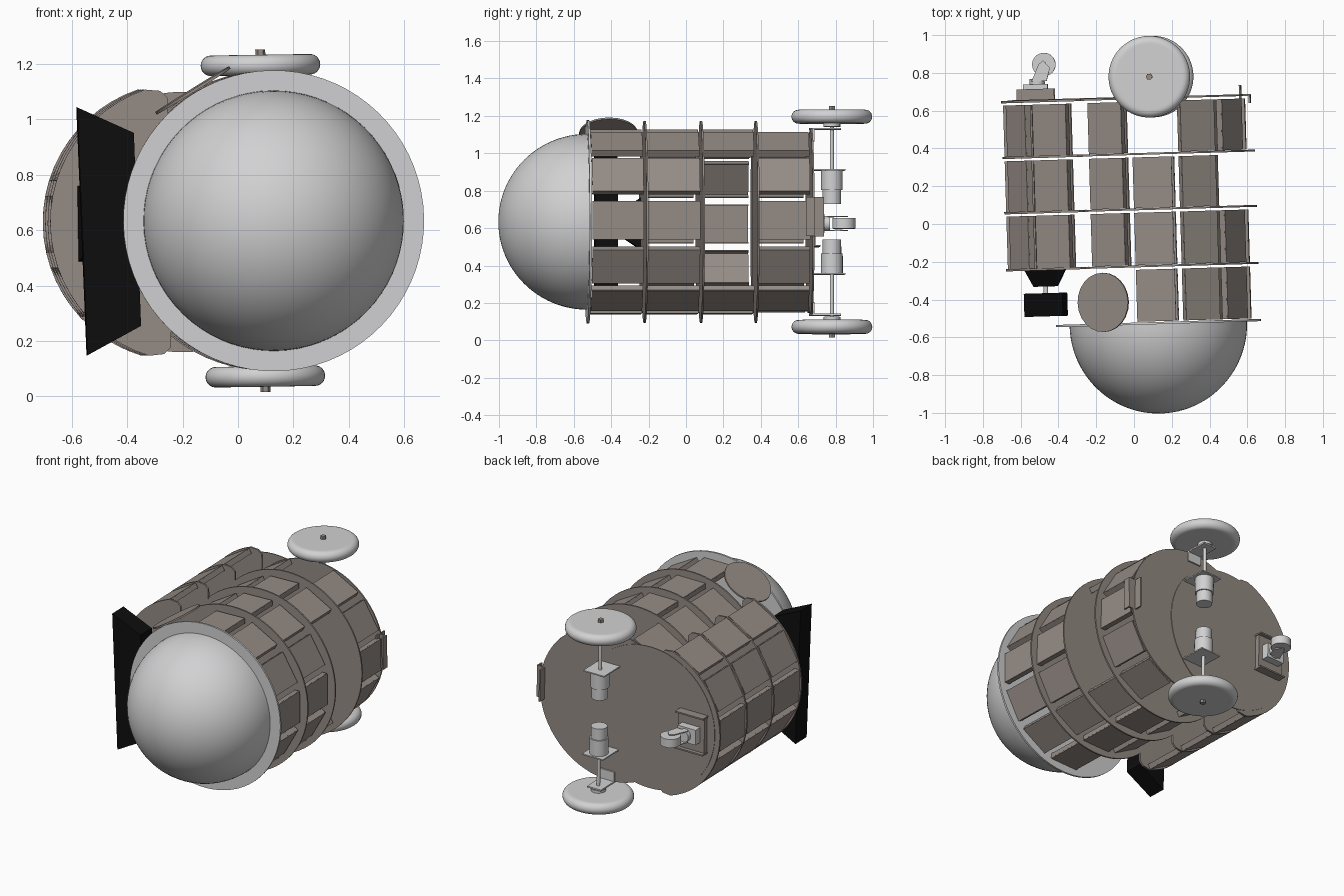
import bpy, bmesh, math
from mathutils import Matrix, Vector

if "Cube" in bpy.data.objects:
    bpy.data.objects.remove(bpy.data.objects["Cube"])


def material(name, c):
    m = bpy.data.materials.new(name)
    m.diffuse_color = (*c, 1)
    m.use_nodes = True
    m.node_tree.nodes["Principled BSDF"].inputs["Base Color"].default_value = m.diffuse_color
    return m


GREY = material("light grey", (0.64, 0.64, 0.65))
BROWN = material("warm brown grey", (0.30, 0.26, 0.235))
BLACK = material("black", (0.004, 0.004, 0.004))

# Whole model lies on its side, very slightly turned
M = (Matrix.Translation((0, 0, 0.632)) @ Matrix.Rotation(math.radians(1.7), 4, 'Z')
     @ Matrix.Rotation(math.radians(-0.9), 4, 'Y'))
CX, LX = 0.113, -0.18          # centres of main barrel and side lobe
RINGS = [-0.524, -0.225, 0.077, 0.37, 0.665]
AP = 0.488                     # distance of panels from barrel centre


def finish(name, bm, mat, smooth=False):
    bmesh.ops.recalc_face_normals(bm, faces=bm.faces)
    bm.transform(M)
    me = bpy.data.meshes.new(name)
    bm.to_mesh(me)
    bm.free()
    me.materials.append(mat)
    ob = bpy.data.objects.new(name, me)
    bpy.context.collection.objects.link(ob)
    if smooth:
        bpy.ops.object.select_all(action='DESELECT')
        ob.select_set(True)
        bpy.context.view_layer.objects.active = ob
        bpy.ops.object.shade_smooth_by_angle(angle=math.radians(35))
    return ob


def box(name, c, s, mat, rot=0.0):
    bm = bmesh.new()
    bmesh.ops.create_cube(bm, size=1)
    bm.transform(Matrix.Translation(c) @ Matrix.Rotation(rot, 4, 'Y') @ Matrix.Diagonal((*s, 1)))
    return finish(name, bm, mat)


def prism(name, pts, y0, y1, mat):
    """Extrude an xz outline along y."""
    bm = bmesh.new()
    f = bm.faces.new([bm.verts.new((x, y0, z)) for x, z in pts])
    r = bmesh.ops.extrude_face_region(bm, geom=[f])
    bmesh.ops.translate(bm, vec=(0, y1 - y0, 0),
                        verts=[v for v in r['geom'] if isinstance(v, bmesh.types.BMVert)])
    return finish(name, bm, mat)


def lathe(name, prof, c, axis, mat, n=48):
    """Turn (radius, height) points around an axis through c."""
    bm = bmesh.new()
    q = Vector((0, 0, 1)).rotation_difference(Vector(axis)).to_matrix().to_4x4()
    vs = [bm.verts.new((r, 0, h)) for r, h in prof]
    es = [bm.edges.new(p) for p in zip(vs, vs[1:])]
    bmesh.ops.spin(bm, geom=vs + es, cent=(0, 0, 0), axis=(0, 0, 1),
                   angle=math.tau, steps=n)
    bmesh.ops.remove_doubles(bm, verts=bm.verts, dist=1e-5)
    bm.transform(Matrix.Translation(c) @ q)
    return finish(name, bm, mat, True)


def rod(name, r, length, c, axis, mat, n=24):
    h = length / 2
    return lathe(name, [(0, -h), (r, -h), (r, h), (0, h)], c, axis, mat, n)


Y, Z = (0, 1, 0), (0, 0, 1)

# Front dome and flange
lathe("front_dome", [(0.47 * math.cos(a), 0.475 * math.sin(a))
                     for a in [math.pi / 2 * i / 24 for i in range(25)]],
      (CX, RINGS[0] - 0.008, 0), (0, -1, 0), GREY, 72)
rod("front_flange", 0.543, 0.012, (CX, RINGS[0] - 0.004, 0), Y, GREY, 72)

# Barrel frame discs; the rear one is flush with the panels
for i, y in enumerate(RINGS[1:], 1):
    rod(f"frame_disc_{i}", 0.5 if i == 4 else 0.54, 0.01, (CX, y, 0), Y, BROWN, 72)

# Side lobe frame plates with clipped corners
arc = [(LX + 0.505 * math.cos(math.radians(a)), 0.505 * math.sin(math.radians(a)))
       for a in range(108, 253, 6)]
lobe = [(-0.255, 0.30), (-0.255, 0.45), (-0.28, 0.475)] + arc \
    + [(-0.28, -0.475), (-0.255, -0.45), (-0.255, -0.30)]
for i, y in enumerate(RINGS[1:], 1):
    prism(f"lobe_plate_{i}", lobe, y - 0.006, y + 0.006, BROWN)
# Overlapping disc outline on the rear plate
rod("rear_overlap_disc", 0.47, 0.006, (LX, RINGS[4] + 0.006, 0), Y, BROWN, 72)


def panel(name, cx, deg, seg):
    a = math.radians(deg)
    y0, y1 = RINGS[seg] + 0.006, RINGS[seg + 1] - 0.018
    d = Vector((math.cos(a), 0, math.sin(a)))
    t = Vector((-d.z, 0, d.x))
    mid = Vector((cx, (y0 + y1) / 2, 0))
    box(name, mid + d * AP, (0.01, y1 - y0, 0.205), BROWN, -a)
    for s in (-1, 1):        # folded side lips
        box(name + "_lip", mid + d * (AP - 0.015) + t * (s * 0.1),
            (0.03, y1 - y0, 0.006), BROWN, -a)


# Barrel panels, with open bays for the wheels, hatch and front cover
for seg in range(4):
    for deg in range(-120, 121, 30):
        if seg == 0 and abs(deg) == 120:
            continue
        if seg == 2 and abs(deg) <= 30:
            continue
        if seg == 3 and abs(deg) == 90:
            continue
        panel("barrel_panel", CX, deg, seg)
    if seg:
        for deg in range(120, 241, 30):
            panel("lobe_panel", LX, deg, seg)

# Round cover on the upper front shoulder
a = math.radians(121)
rod("round_cover", 0.157, 0.01,
    (CX + 0.535 * math.cos(a) - 0.005, -0.41, 0.475), (math.cos(a), 0, math.sin(a)), BROWN)

# Black tapered screen with its mount
prism("black_screen", [(-0.588, 0.42), (-0.385, 0.325), (-0.37, -0.372), (-0.565, -0.475)],
      -0.475, -0.352, BLACK)
bm = bmesh.new()
bmesh.ops.create_cone(bm, cap_ends=True, segments=4, radius1=0.155, radius2=0.09, depth=0.09)
bm.transform(Matrix.Translation((-0.477, -0.272, 0.0)) @ Matrix.Diagonal((1, 1, 1.27, 1))
             @ Matrix.Rotation(math.pi / 2, 4, 'X') @ Matrix.Rotation(math.pi / 4, 4, 'Z'))
finish("screen_mount", bm, BLACK)
rod("screen_stem", 0.012, 0.06, (-0.477, -0.335, 0), Y, GREY)

# Driven wheels, motors and brackets, mirrored above and below
WX, WY = 0.113, 0.777
tyre = [(0, -0.037), (0.17, -0.037)] + \
    [(0.179 + 0.037 * math.cos(t), 0.037 * math.sin(t))
     for t in [math.radians(-90 + 15 * i) for i in range(13)]] + [(0.17, 0.037), (0, 0.037)]
for s in (-1, 1):
    lathe("drive_wheel", tyre, (WX, WY, s * 0.562), Z, GREY, 64)
    rod("wheel_nut", 0.018, 0.03, (WX, WY, s * 0.603), Z, BROWN, 6)
    rod("axle", 0.011, 0.28, (WX, WY, s * 0.41), Z, GREY, 16)
    rod("wheel_hub", 0.045, 0.02, (WX, WY, s * 0.518), Z, GREY)
    rod("motor", 0.058, 0.105, (WX, WY, s * 0.222), Z, GREY)
    rod("motor_cap", 0.05, 0.09, (WX, WY, s * 0.14), Z, GREY)
    box("motor_plate", (WX, WY - 0.02, s * 0.278), (0.15, 0.18, 0.008), GREY)
    box("bearing_plate", (WX, 0.74, s * 0.497), (0.10, 0.17, 0.01), GREY)
    box("bearing_foot", (WX, 0.678, s * 0.465), (0.10, 0.01, 0.07), GREY)

# Rear caster with channel base
box("caster_base", (-0.50, 0.69, 0), (0.19, 0.03, 0.24), BROWN)
for s in (-1, 1):
    box("caster_base_lip", (-0.50, 0.70, s * 0.12), (0.20, 0.06, 0.01), BROWN)
box("caster_plate", (-0.50, 0.73, 0), (0.13, 0.05, 0.10), GREY)
rod("caster_swivel", 0.04, 0.03, (-0.49, 0.768, 0), Y, GREY)
for s in (-1, 1):
    bm = bmesh.new()
    pts = [(-0.52, 0.77), (-0.44, 0.77), (-0.42, 0.84), (-0.455, 0.88), (-0.48, 0.86)]
    f = bm.faces.new([bm.verts.new((x, y, s * 0.034)) for x, y in pts])
    r = bmesh.ops.extrude_face_region(bm, geom=[f])
    bmesh.ops.translate(bm, vec=(0, 0, s * 0.006),
                        verts=[v for v in r['geom'] if isinstance(v, bmesh.types.BMVert)])
    finish("caster_fork", bm, GREY)
rod("caster_wheel", 0.062, 0.056, (-0.452, 0.858, 0), Z, GREY, 32)

# Rear latch bracket on the right side
box("latch_plate", (0.583, 0.675, 0.02), (0.01, 0.09, 0.21), BROWN)
box("latch_shelf", (0.607, 0.665, 0.02), (0.055, 0.01, 0.21), BROWN)
box("latch_lip", (0.632, 0.645, 0.02), (0.01, 0.045, 0.21), BROWN)
